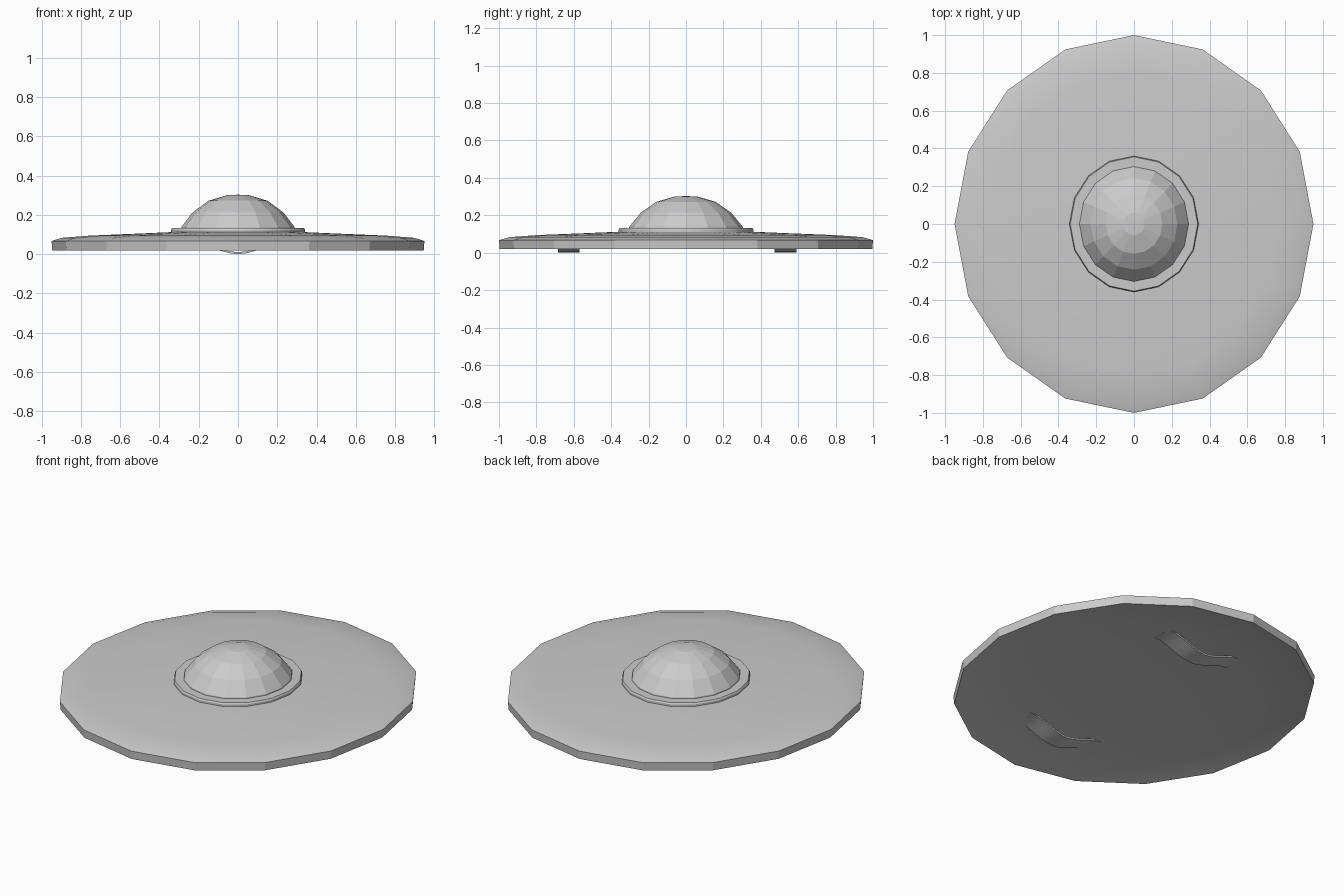
import bpy, bmesh, math

if "Cube" in bpy.data.objects:
    bpy.data.objects.remove(bpy.data.objects["Cube"])

SIDES = 16
X_SCALE = 0.95


def finish(name, bm, angle=None):
    bmesh.ops.recalc_face_normals(bm, faces=bm.faces)
    mesh = bpy.data.meshes.new(name)
    bm.to_mesh(mesh)
    bm.free()
    obj = bpy.data.objects.new(name, mesh)
    bpy.context.collection.objects.link(obj)
    if angle:
        bpy.ops.object.select_all(action='DESELECT')
        obj.select_set(True)
        bpy.context.view_layer.objects.active = obj
        bpy.ops.object.shade_smooth_by_angle(angle=math.radians(angle))
    return obj


def lathe(name, profile, angle=None):
    """Spin (radius, z) points into a slightly oval 16-sided body."""
    bm = bmesh.new()
    rings = []
    for r, z in profile:
        if r == 0:
            rings.append([bm.verts.new((0, 0, z))] * SIDES)
        else:
            rings.append([bm.verts.new((
                r * X_SCALE * math.sin(2 * math.pi * i / SIDES),
                r * math.cos(2 * math.pi * i / SIDES), z)) for i in range(SIDES)])
    for a, b in zip(rings, rings[1:]):
        for i in range(SIDES):
            j = (i + 1) % SIDES
            bm.faces.new(list(dict.fromkeys((a[i], a[j], b[j], b[i]))))
    return finish(name, bm, angle)


# wide disc with a bevelled rim and shallow hollow underside
lathe("disc_body", [
    (0, 0.118), (0.36, 0.115), (0.55, 0.107), (0.80, 0.097), (0.945, 0.086),
    (1.0, 0.070), (0.996, 0.022),
    (0.90, 0.042), (0.75, 0.058), (0.55, 0.070), (0.30, 0.078), (0, 0.082)], 14)

# raised collar under the dome
lathe("dome_collar", [(0, 0.105), (0.36, 0.105), (0.36, 0.127),
                      (0.355, 0.135), (0, 0.135)], 30)

# faceted dome
lathe("dome", [(0, 0.13), (0.305, 0.13), (0.303, 0.142), (0.242, 0.217),
               (0.158, 0.275), (0.06, 0.303), (0, 0.306)])


# bowed straps on the underside
def strap(name, y_centre, width=0.115, thick=0.010, steps=12):
    bm = bmesh.new()
    loops = []
    for i in range(steps + 1):
        x = -0.25 + 0.5 * i / steps
        z = 0.034 - 0.031 * math.cos(math.pi * x / 0.25)
        loops.append([bm.verts.new((x, y_centre + dy * width / 2, z + dz))
                      for dy, dz in ((-1, 0), (1, 0), (1, thick), (-1, thick))])
    for a, b in zip(loops, loops[1:]):
        for k in range(4):
            bm.faces.new((a[k], a[(k + 1) % 4], b[(k + 1) % 4], b[k]))
    bm.faces.new(loops[0])
    bm.faces.new(loops[-1])
    finish(name, bm, 30)


strap("front_strap", -0.627)
strap("back_strap", 0.532)

# settle the model exactly on z = 0
low = min(v.co.z for o in bpy.data.objects for v in o.data.vertices)
for o in bpy.data.objects:
    o.location.z -= low
